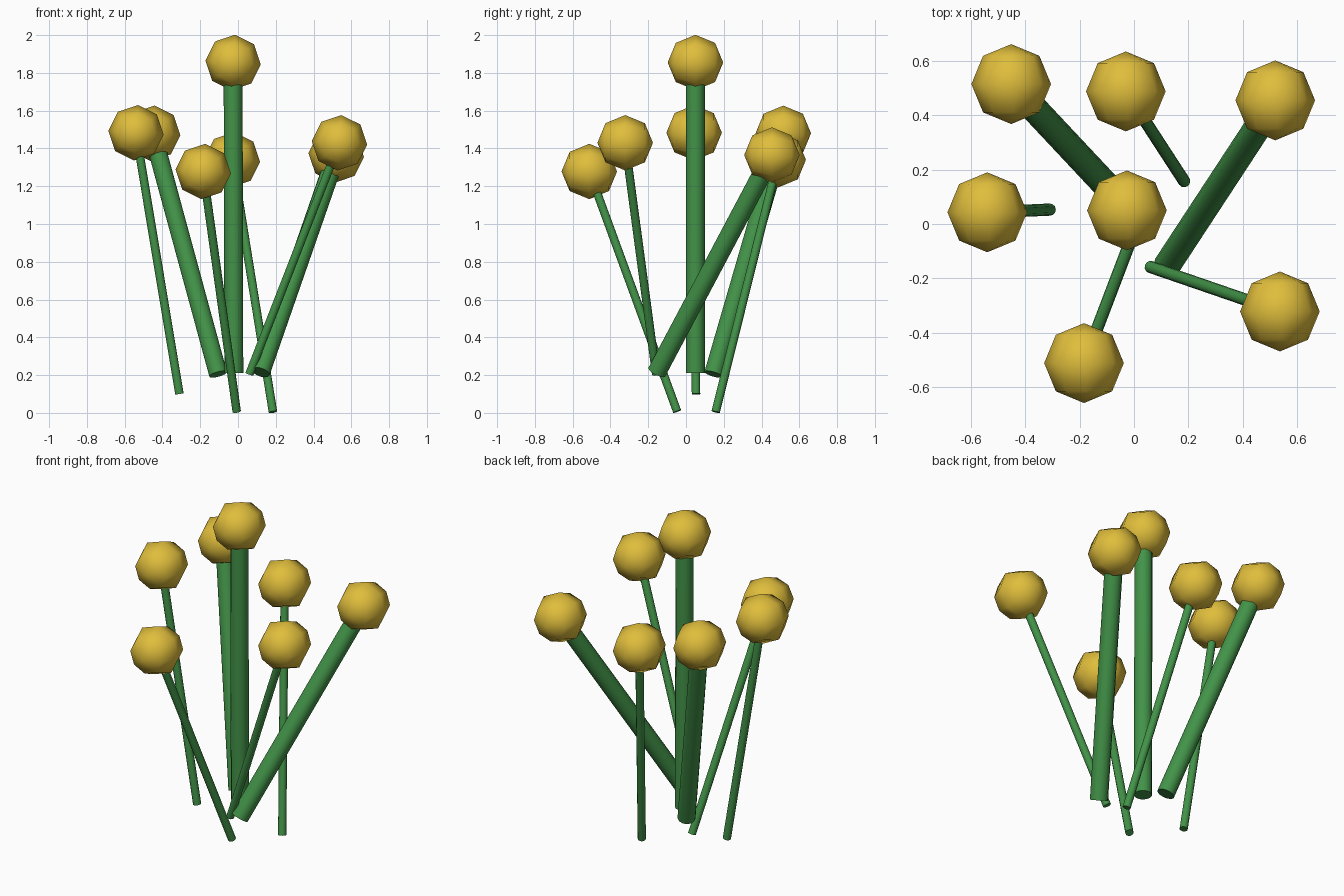
import bpy
import math
from mathutils import Vector, Matrix

cube = bpy.data.objects.get("Cube")
if cube:
    bpy.data.objects.remove(cube, do_unlink=True)


def make_material(name, colour):
    mat = bpy.data.materials.new(name)
    mat.use_nodes = True
    mat.diffuse_color = colour
    mat.node_tree.nodes["Principled BSDF"].inputs["Base Color"].default_value = colour
    return mat


yellow = make_material("golden yellow", (0.74, 0.51, 0.045, 1))
green = make_material("stem green", (0.055, 0.29, 0.065, 1))

BALL_RADIUS = 0.147
THICK, THIN = 0.05, 0.0225


def add_stem(name, base, top, radius):
    """Capped cylinder running from base to top."""
    base, top = Vector(base), Vector(top)
    axis = top - base
    bpy.ops.mesh.primitive_cylinder_add(
        vertices=12, radius=radius, depth=axis.length, location=(base + top) / 2,
        rotation=axis.to_track_quat("Z", "Y").to_euler())
    stem = bpy.context.object
    stem.name = name
    stem.data.materials.append(green)
    bpy.ops.object.shade_smooth_by_angle(angle=math.radians(40))


def add_ball(name, centre):
    """Coarse smooth-shaded sphere with its poles facing front and back."""
    bpy.ops.mesh.primitive_uv_sphere_add(segments=8, ring_count=4, radius=BALL_RADIUS)
    ball = bpy.context.object
    ball.name = name
    ball.data.transform(Matrix.Rotation(math.radians(4), 4, "Y")
                        @ Matrix.Rotation(math.pi / 2, 4, "X"))
    ball.location = centre
    ball.data.materials.append(yellow)
    bpy.ops.object.shade_smooth()


# Each flower: name, stem base, ball centre, stem radius
flowers = [
    ("centre", (-0.022, 0.05, 0.21), (-0.026, 0.05, 1.855), THICK),
    ("right", (-0.31, 0.053, 0.1), (-0.54, 0.043, 1.483), THIN),
    ("back_right", (-0.105, 0.145, 0.205), (-0.452, 0.515, 1.48), THICK),
    ("back", (0.185, 0.157, 0.005), (-0.03, 0.488, 1.34), THIN),
    ("back_left", (0.12, -0.155, 0.215), (0.52, 0.455, 1.365), THICK),
    ("front_left", (0.06, -0.158, 0.205), (0.537, -0.322, 1.43), THIN),
    ("front", (-0.007, -0.047, 0.008), (-0.184, -0.512, 1.278), THIN),
]
for name, base, centre, radius in flowers:
    add_stem(name + "_stem", base, centre, radius)
    add_ball(name + "_blossom", centre)
